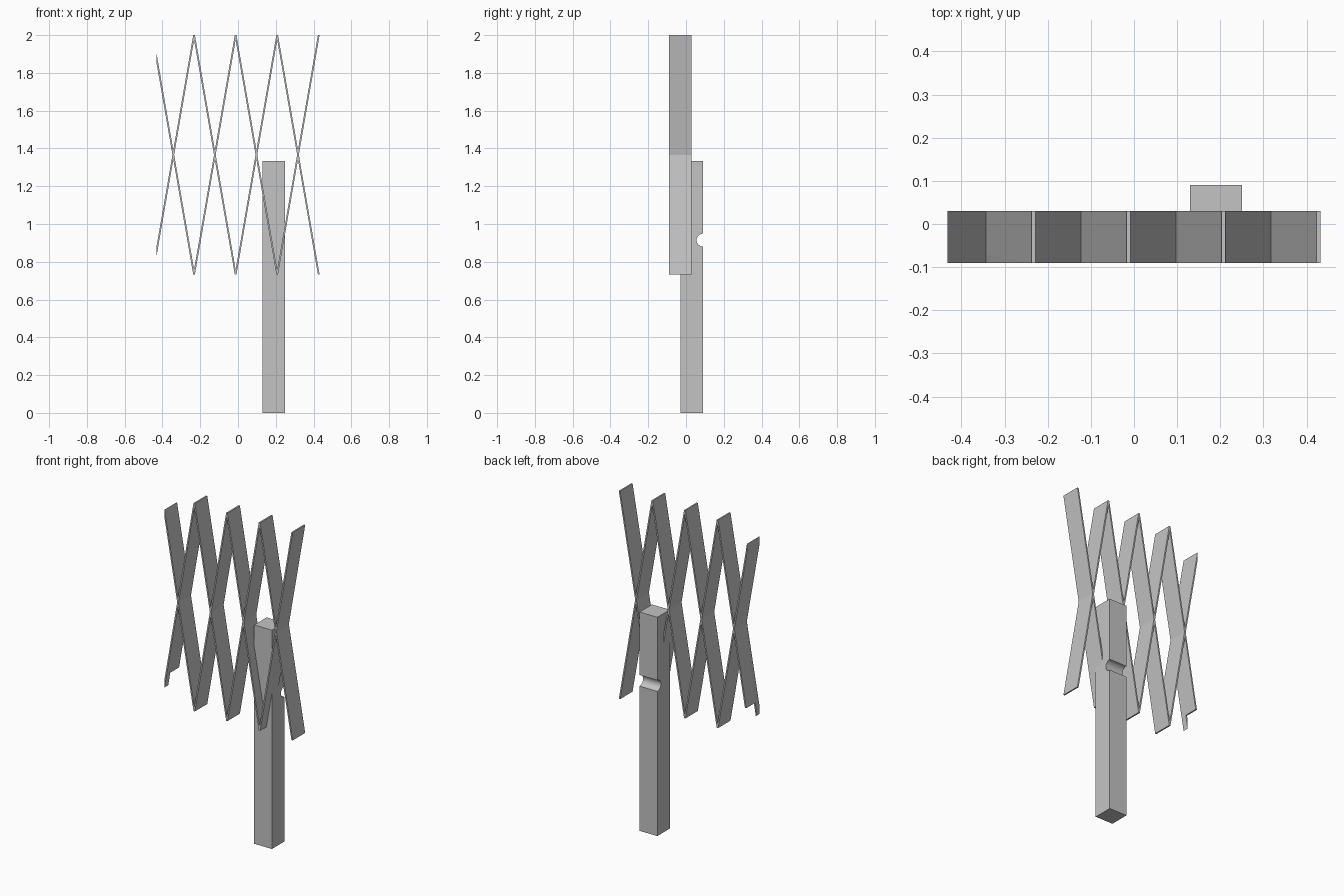
import bpy, bmesh
from math import sin, cos, pi, radians

if "Cube" in bpy.data.objects:
    bpy.data.objects.remove(bpy.data.objects["Cube"], do_unlink=True)

grey = bpy.data.materials.new("plain grey")
grey.use_nodes = True
colour = (0.55, 0.55, 0.55, 1)
grey.diffuse_color = colour
grey.node_tree.nodes["Principled BSDF"].inputs["Base Color"].default_value = colour


def slab(name, profile, x_mid, width, lean=0.0, z_mid=0.0, clip_x=None):
    """Extrude a (y, z) profile along x, lean it sideways and clip its left end."""
    bm = bmesh.new()
    face = bm.faces.new([bm.verts.new((x_mid - width / 2, y, z)) for y, z in profile])
    grown = bmesh.ops.extrude_face_region(bm, geom=[face])["geom"]
    moved = [v for v in grown if isinstance(v, bmesh.types.BMVert)]
    bmesh.ops.translate(bm, verts=moved, vec=(width, 0, 0))
    for v in bm.verts:
        v.co.x += lean * (v.co.z - z_mid)
    if clip_x is not None:
        cut = bmesh.ops.bisect_plane(bm, geom=bm.verts[:] + bm.edges[:] + bm.faces[:],
                                     plane_co=(clip_x, 0, 0), plane_no=(-1, 0, 0),
                                     clear_outer=True)
        edges = [e for e in cut["geom_cut"] if isinstance(e, bmesh.types.BMEdge)]
        bmesh.ops.holes_fill(bm, edges=edges)
    bmesh.ops.recalc_face_normals(bm, faces=bm.faces[:])
    mesh = bpy.data.meshes.new(name)
    bm.to_mesh(mesh)
    bm.free()
    mesh.materials.append(grey)
    mesh.shade_smooth()
    mesh.set_sharp_from_angle(angle=radians(30))
    obj = bpy.data.objects.new(name, mesh)
    bpy.context.collection.objects.link(obj)
    return obj


# Square post with a half-round notch across its back
back, notch_z, notch_r, steps = 0.09, 0.915, 0.034, 16
arc = [(back - notch_r * sin(pi * i / steps), notch_z - notch_r * cos(pi * i / steps))
       for i in range(steps + 1)]
slab("post", [(-0.03, 0), (back, 0)] + arc + [(back, 1.333), (-0.03, 1.333)], 0.19, 0.12)

# Folding lattice: four crossed pairs of thin leaning slats
front, rear, low, high = -0.09, 0.03, 0.733, 2.0
pitch, thick, left_end = 0.22, 0.009, -0.432
z_mid = (low + high) / 2
plain = [(front, low), (rear, low), (rear, high), (front, high)]
# The outermost slat is cut away at the foot, leaving a narrow tab in front
tab_y, step_z = -0.055, 0.905
tabbed = [(front, low), (tab_y, low), (tab_y, step_z),
          (rear, step_z), (rear, high), (front, high)]

for i in range(4):
    x = 0.3175 - i * pitch
    outer = i == 3
    clip = left_end if outer else None
    for side, label in ((1, "rising"), (-1, "falling")):
        profile = tabbed if outer and side == 1 else plain
        slab(f"{label}_slat_{i + 1}", profile, x, thick,
             side * pitch / (high - low), z_mid, clip)
